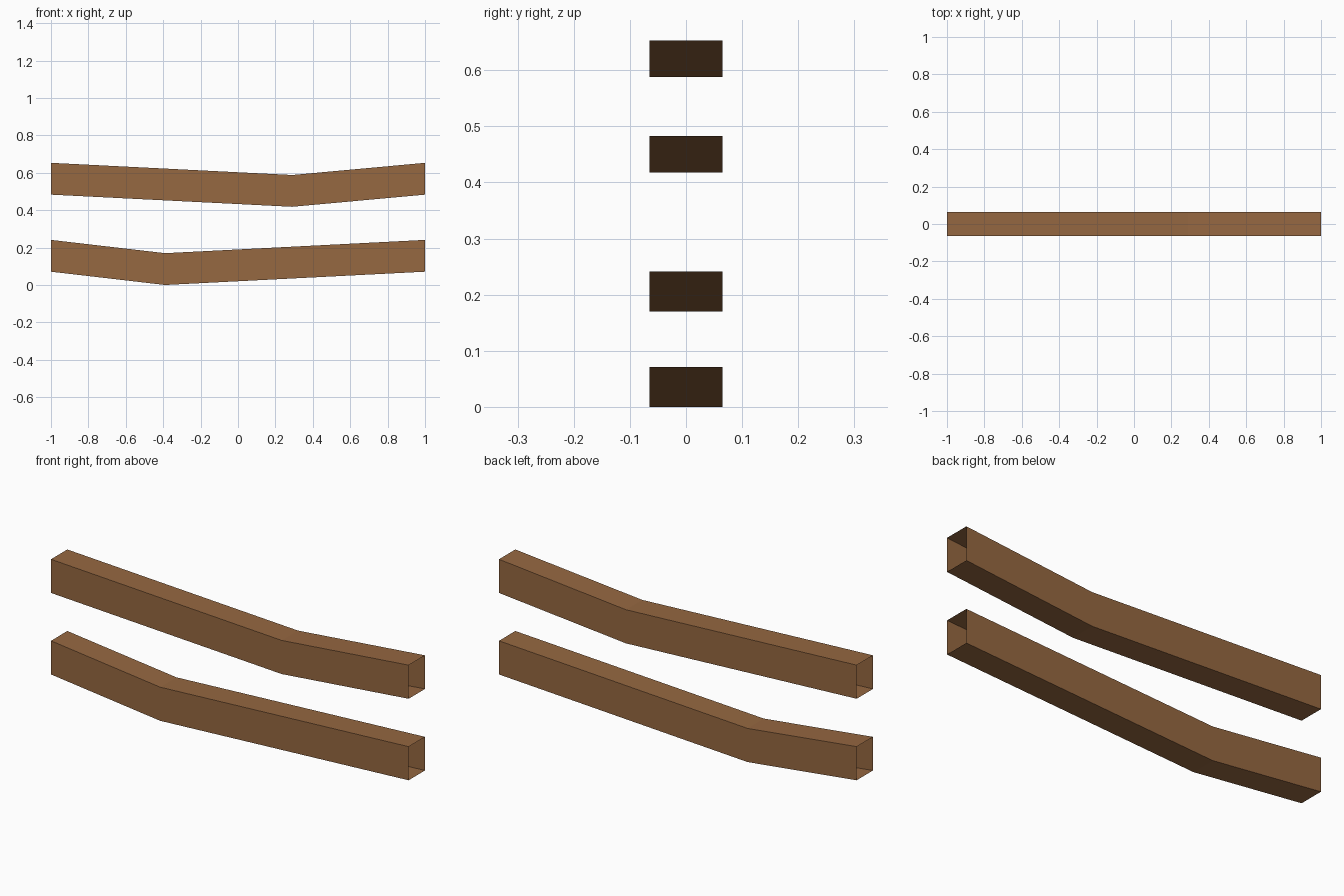
import bpy
import bmesh

if "Cube" in bpy.data.objects:
    bpy.data.objects.remove(bpy.data.objects["Cube"])

wood = bpy.data.materials.new("brown_wood")
wood.diffuse_color = (0.305, 0.138, 0.053, 1)
wood.use_nodes = True
wood.node_tree.nodes["Principled BSDF"].inputs["Base Color"].default_value = wood.diffuse_color

HALF_W = 0.065
HEIGHT = 0.17


def bent_rail(name, path):
    """Open-ended rectangular tube following (x, bottom z) points."""
    bm = bmesh.new()
    rings = []
    for x, z in path:
        section = [(-HALF_W, z), (HALF_W, z), (HALF_W, z + HEIGHT), (-HALF_W, z + HEIGHT)]
        rings.append([bm.verts.new((x, y, h)) for y, h in section])
    for a, b in zip(rings, rings[1:]):
        for i in range(4):
            j = (i + 1) % 4
            bm.faces.new((a[i], b[i], b[j], a[j]))
    bmesh.ops.recalc_face_normals(bm, faces=bm.faces)
    # the tube is open, so make sure the normals point outwards
    bm.normal_update()
    top = max(bm.faces, key=lambda f: f.calc_center_median().z)
    if top.normal.z < 0:
        bmesh.ops.reverse_faces(bm, faces=bm.faces)
    mesh = bpy.data.meshes.new(name)
    bm.to_mesh(mesh)
    bm.free()
    mesh.materials.append(wood)
    bpy.context.collection.objects.link(bpy.data.objects.new(name, mesh))


# Two sagging fence rails, each bent at a different place
bent_rail("lower_rail", [(-1, 0.071), (-0.39, 0), (1, 0.071)])
bent_rail("upper_rail", [(-1, 0.483), (0.29, 0.418), (1, 0.483)])
